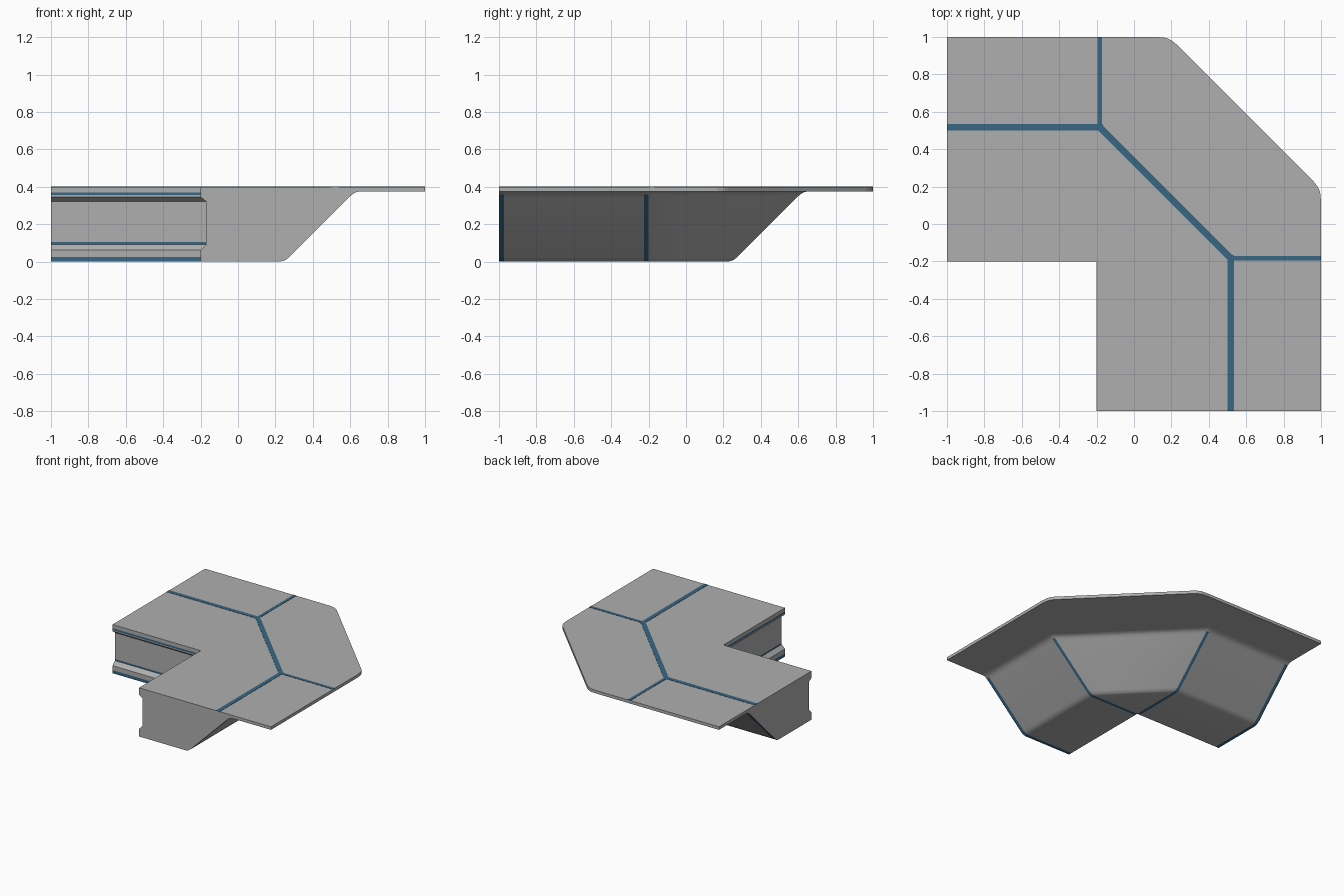
import bpy, bmesh, math
from mathutils import Vector

if "Cube" in bpy.data.objects:
    bpy.data.objects.remove(bpy.data.objects["Cube"])


def material(name, rgb):
    m = bpy.data.materials.new(name)
    m.diffuse_color = (*rgb, 1)
    m.use_nodes = True
    m.node_tree.nodes["Principled BSDF"].inputs["Base Color"].default_value = m.diffuse_color
    return m


GREY = material("panel grey", (0.43, 0.43, 0.43))
BLUE = material("seam blue", (0.04, 0.135, 0.23))


def finish(name, bm, smooth=False):
    bmesh.ops.recalc_face_normals(bm, faces=bm.faces)
    me = bpy.data.meshes.new(name)
    bm.to_mesh(me)
    bm.free()
    me.materials.append(GREY)
    me.materials.append(BLUE)
    ob = bpy.data.objects.new(name, me)
    bpy.context.collection.objects.link(ob)
    if smooth:
        bpy.ops.object.select_all(action='DESELECT')
        ob.select_set(True)
        bpy.context.view_layer.objects.active = ob
        bpy.ops.object.shade_smooth_by_angle(angle=math.radians(35))
    return ob


def prism(name, pts, z0, z1, mat=0):
    bm = bmesh.new()
    f = bm.faces.new([bm.verts.new((x, y, z0)) for x, y in pts])
    new = bmesh.ops.extrude_face_region(bm, geom=[f])["geom"]
    for v in new:
        if isinstance(v, bmesh.types.BMVert):
            v.co.z = z1
    for f in bm.faces:
        f.material_index = mat
    return finish(name, bm)


# Top deck: L-shaped plate with a softened diagonal outer corner
half = [(-0.2, -0.2), (-1, -0.2), (-1, 1), (0.12, 1), (0.17, 0.995), (0.2, 0.982), (0.225, 0.962)]
deck = half + [(y, x) for x, y in reversed(half[1:])]
prism("deck_plate", deck, 0.375, 0.4)

# Support body: cross-section (outward distance, height)
inner = [(-0.2, 0.376), (-0.2, 0.37), (-0.2, 0.355), (-0.2, 0.345), (-0.17, 0.322),
         (-0.17, 0.105), (-0.17, 0.092), (-0.2, 0.062), (-0.2, 0.025), (-0.2, 0)]
outer = [(0.225, 0), (0.25, 0.006), (0.272, 0.022), (0.595, 0.345),
         (0.612, 0.36), (0.63, 0.371), (0.655, 0.376)]
profile = inner + outer
n_in = len(inner)
groove_blue = {1, 5, 8}          # painted bands on the inner wall


def leg_ring(x):
    return [(x, d, z) for d, z in profile]


corner = [((d if i < n_in else -0.2), d, z) for i, (d, z) in enumerate(profile)]
rings = [leg_ring(-1), leg_ring(-0.972), leg_ring(-0.225), corner]
rings += [[(y, x, z) for x, y, z in r] for r in reversed(rings)]
rib_spans = {0, 2, 4, 6}         # seam strips at ends and bends

bm = bmesh.new()
cache = {}


def vert(p):
    k = tuple(round(c, 4) for c in p)
    if k not in cache:
        cache[k] = bm.verts.new(p)
    return cache[k]


n = len(profile)
for s in range(len(rings) - 1):
    a, b = rings[s], rings[s + 1]
    for i in range(n):
        j = (i + 1) % n
        vs = list(dict.fromkeys(vert(p) for p in (a[i], a[j], b[j], b[i])))
        if len(vs) < 3:
            continue
        f = bm.faces.new(vs)
        rib = s in rib_spans and n_in - 1 <= i < n - 3
        f.material_index = int(rib or i in groove_blue)
for r in (rings[0], rings[-1]):
    bm.faces.new([vert(p) for p in r])
finish("support_body", bm, smooth=True)


# Inlaid seam strips on the deck
def strip(name, p, q, w):
    p, q = Vector(p), Vector(q)
    d = (q - p).normalized()
    s = Vector((-d.y, d.x)) * w / 2
    prism(name, [p + s, p - s, q - s, q + s], 0.397, 0.402, 1)


node = (-0.183, 0.518)
for tag, flip in (("left", False), ("right", True)):
    def m(p):
        return (p[1], p[0]) if flip else p
    strip("leg_seam_" + tag, m((-1, 0.518)), m(node), 0.034)
    strip("cross_seam_" + tag, m(node), m((-0.183, 1)), 0.025)
    prism("seam_joint_" + tag,
          [m((node[0] + 0.022 * math.cos(k * math.pi / 4), node[1] + 0.022 * math.sin(k * math.pi / 4)))
           for k in range(8)], 0.397, 0.402, 1)
strip("diagonal_seam", node, (node[1], node[0]), 0.036)
